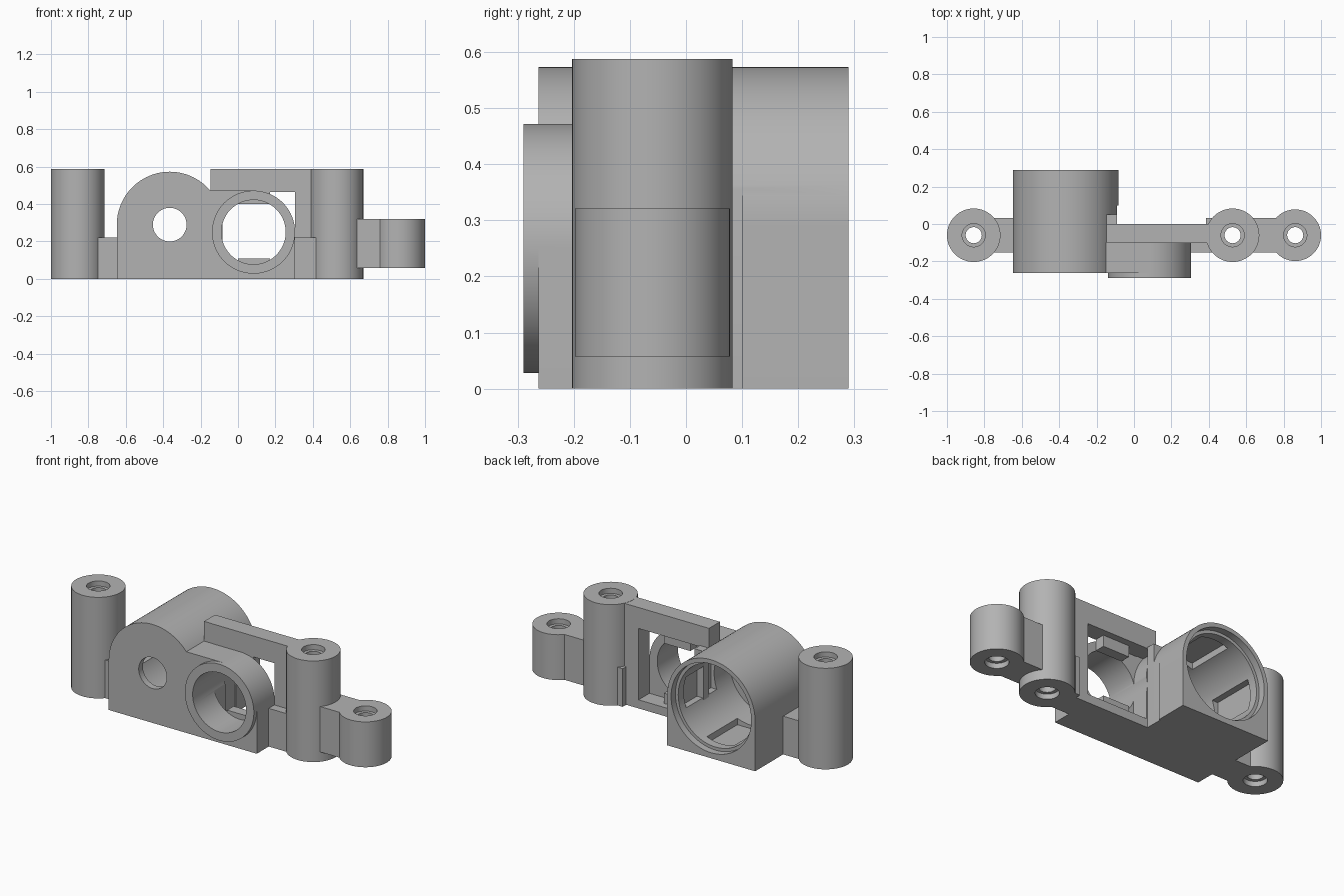
import bpy
from math import pi

cube = bpy.data.objects.get("Cube")
if cube:
    bpy.data.objects.remove(cube, do_unlink=True)

grey = bpy.data.materials.new("plain_grey")
grey.use_nodes = True
grey.diffuse_color = (0.45, 0.45, 0.45, 1)
grey.node_tree.nodes["Principled BSDF"].inputs["Base Color"].default_value = (0.45, 0.45, 0.45, 1)


def finish(name):
    ob = bpy.context.object
    ob.name = name
    ob.data.materials.append(grey)
    return ob


def box(name, x0, x1, y0, y1, z0, z1):
    bpy.ops.mesh.primitive_cube_add(size=1, location=((x0 + x1) / 2, (y0 + y1) / 2, (z0 + z1) / 2))
    bpy.context.object.scale = (x1 - x0, y1 - y0, z1 - z0)
    bpy.ops.object.transform_apply(location=True, rotation=True, scale=True)
    return finish(name)


def upright(name, x, y, r, z0, z1, sides=64):
    bpy.ops.mesh.primitive_cylinder_add(vertices=sides, radius=r, depth=z1 - z0,
                                        location=(x, y, (z0 + z1) / 2))
    bpy.ops.object.transform_apply(location=True, rotation=True, scale=True)
    return finish(name)


def barrel(name, x, z, r, y0, y1, sides=96):
    bpy.ops.mesh.primitive_cylinder_add(vertices=sides, radius=r, depth=y1 - y0,
                                        location=(x, (y0 + y1) / 2, z), rotation=(pi / 2, 0, 0))
    bpy.ops.object.transform_apply(location=True, rotation=True, scale=True)
    return finish(name)


def combine(target, tools, operation):
    for tool in tools:
        mod = target.modifiers.new("cut", 'BOOLEAN')
        mod.operation, mod.solver, mod.object = operation, 'EXACT', tool
        bpy.context.view_layer.objects.active = target
        bpy.ops.object.modifier_apply(modifier=mod.name)
        bpy.data.objects.remove(tool, do_unlink=True)
    return target


def smooth(ob):
    bpy.ops.object.select_all(action='DESELECT')
    ob.select_set(True)
    bpy.context.view_layer.objects.active = ob
    bpy.ops.object.shade_smooth_by_angle(angle=pi / 6)


FRONT, BACK = -0.263, 0.29      # housing depth
BX, BZ, BR = -0.365, 0.29, 0.283  # large barrel
LX, LZ, LR = 0.083, 0.25, 0.222   # front ring

# Housing: arched barrel block, front ring and the web between them
housing = barrel("housing", BX, BZ, BR, FRONT, BACK)
combine(housing, [
    box("barrel_base", BX - BR, BX + BR, FRONT, BACK, 0, BZ),
    barrel("ring", LX, LZ, LR, -0.29, -0.1),
    box("ring_base", -0.2, LX + LR, FRONT, -0.1, 0, LZ),
    box("web", -0.2, LX, FRONT, -0.1, 0, 0.472),
], 'UNION')
combine(housing, [
    barrel("bore", BX, BZ, 0.24, -0.225, 0.4),
    barrel("bore_rim", BX, BZ, 0.258, 0.25, 0.4),
    barrel("front_hole", BX, BZ, 0.09, -0.4, 0),
    barrel("ring_hole", LX, LZ, 0.172, -0.4, 0),
    box("slot_across", BX - 0.26, BX + 0.26, -0.08, 0.2, BZ - 0.09, BZ + 0.09),
    box("slot_down", BX - 0.09, BX + 0.09, -0.08, 0.2, BZ - 0.26, BZ + 0.26),
    box("side_relief", -0.09, 0, 0, 0.1, -0.1, 0.36),
], 'DIFFERENCE')
smooth(housing)

# Rectangular frame behind the ring
frame = box("window_frame", -0.1, 0.44, -0.101, 0, 0, 0.587)
combine(frame, [box("frame_window", -0.2, LX + LR, -0.2, 0.1, 0.05, 0.465)], 'DIFFERENCE')
box("top_bar_end", -0.148, -0.1, -0.1, 0, 0.468, 0.587)
box("frame_rib", -0.148, -0.09, 0, 0.05, 0, 0.472)
box("lower_tab", 0, 0.17, -0.1, -0.04, 0.05, 0.11)
box("upper_tab", 0, 0.17, -0.1, -0.04, 0.4, 0.466)


# Screw posts with recessed through holes
def post(name, x, r, z0, z1):
    ob = upright(name, x, -0.06, r, z0, z1)
    combine(ob, [
        upright("hole", x, -0.06, 0.043, z0 - 0.1, z1 + 0.1, 48),
        upright("top_recess", x, -0.06, 0.062, z1 - 0.03, z1 + 0.1, 48),
        upright("bottom_recess", x, -0.06, 0.062, z0 - 0.1, z0 + 0.03, 48),
    ], 'DIFFERENCE')
    smooth(ob)


post("right_post", -0.857, 0.143, 0, 0.588)
post("left_post", 0.527, 0.143, 0, 0.588)
post("outer_left_post", 0.862, 0.138, 0.057, 0.321)

# Lugs joining the posts to the housing
box("right_lug", -0.75, -0.64, -0.153, 0.032, 0, 0.222)
box("left_lug", 0.303, 0.418, -0.153, -0.1, 0, 0.222)
box("left_lug_rib", 0.385, 0.418, -0.1, 0.032, 0, 0.222)
box("outer_lug", 0.635, 0.765, -0.153, 0.032, 0.057, 0.321)
